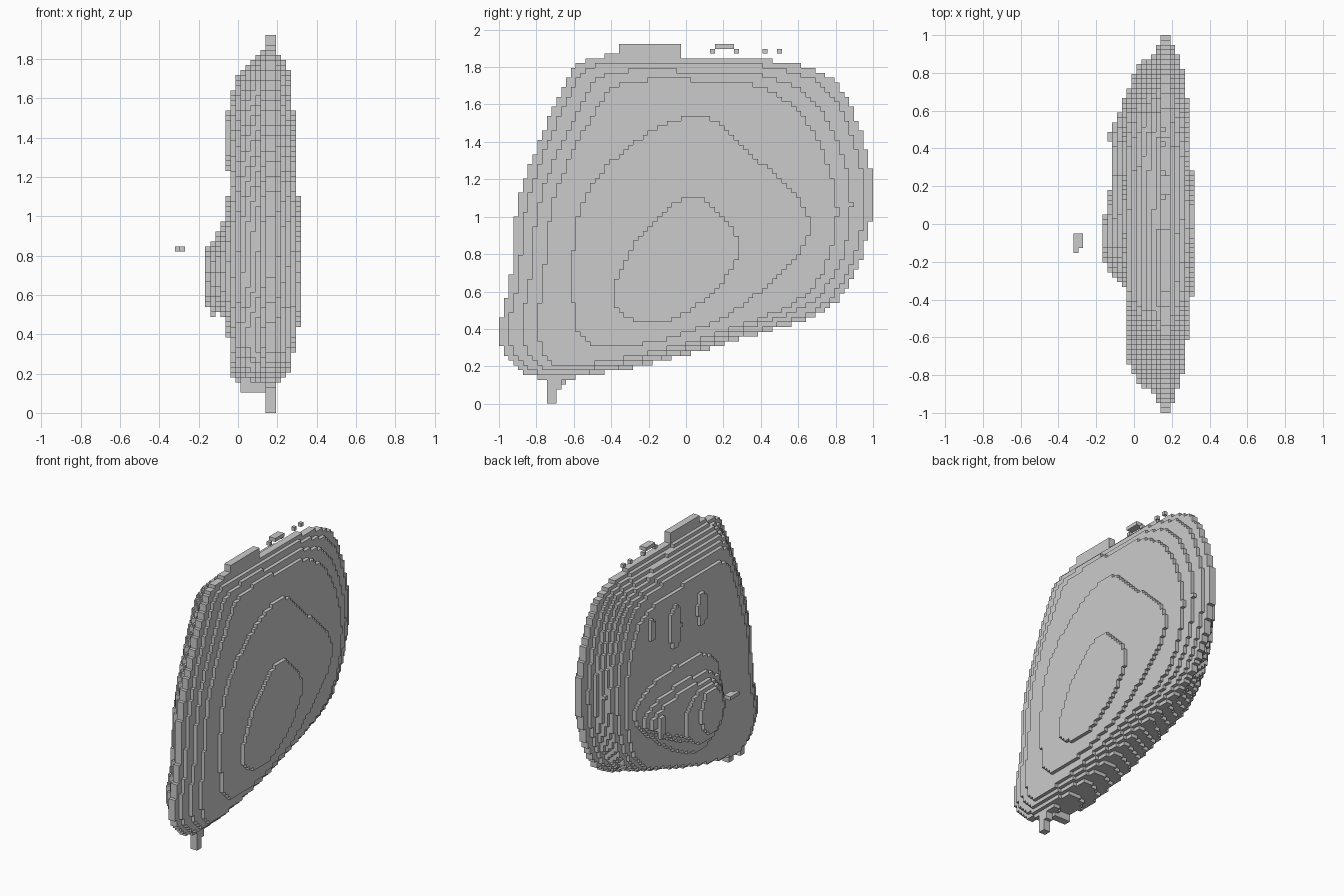
import bpy, bmesh, math

if "Cube" in bpy.data.objects:
    bpy.data.objects.remove(bpy.data.objects["Cube"])

# Size of the cubic steps and the lower corner of the body
D = 2.0 / 78
X0, Y0 = -6.5 * D, -1.0


def smooth_loop(pts, n=4):
    # Closed rounded curve through a few points
    out = []
    for i in range(len(pts)):
        a, b, c, d = (pts[(i + s) % len(pts)] for s in (-1, 0, 1, 2))
        for s in range(n):
            t = s / n
            out.append(tuple(
                b[m] + .5 * t * (c[m] - a[m] + t * (2 * a[m] - 5 * b[m] + 4 * c[m] - d[m]
                                 + t * (3 * (b[m] - c[m]) + d[m] - a[m]))) for m in (0, 1)))
    return out


def blend(p, q, t):
    return [(a[0] + (b[0] - a[0]) * t, a[1] + (b[1] - a[1]) * t) for a, b in zip(p, q)]


def scaled(pts, ky, kz, cy, cz):
    return [(cy + (y - cy) * ky, cz + (z - cz) * kz) for y, z in pts]


def ellipse(cy, cz, ry, rz, n=20):
    return [(cy + ry * math.cos(a * math.tau / n), cz + rz * math.sin(a * math.tau / n))
            for a in range(n)]


def inside(y, z, poly):
    hit = False
    for (ya, za), (yb, zb) in zip(poly, poly[1:] + poly[:1]):
        if (za > z) != (zb > z) and y < (yb - ya) * (z - za) / (zb - za) + ya:
            hit = not hit
    return hit


# Key outlines (y, z): rim, right terraces and the swelling on the left
rim = smooth_loop([(-.8, .14), (-1, .34), (-.94, .65), (-.89, 1.1), (-.67, 1.66), (-.5, 1.85), (.05, 1.85),
                   (.55, 1.82), (.84, 1.67), (1, 1.12), (.82, .56), (.3, .35), (-.3, .19)])
mid = smooth_loop([(-.7, .21), (-.79, .4), (-.76, .7), (-.7, 1.12), (-.5, 1.54), (-.34, 1.71), (.05, 1.73),
                   (.42, 1.69), (.68, 1.45), (.81, 1.02), (.67, .61), (.27, .41), (-.25, .26)])
high = smooth_loop([(-.6, .5), (-.52, 1.15), (0, 1.54), (.33, 1.35), (.67, .93), (.2, .46), (-.42, .3)])
peak = smooth_loop([(-.39, .6), (-.24, .9), (.05, 1.11), (.29, .82), (0, .48), (-.3, .45)])
swell = smooth_loop([(-.33, .6), (-.2, 1.02), (.35, 1.08), (.67, .9), (.3, .55), (-.1, .38)])

# Layers from left (-x) to right (+x); each holds one or more outlines
layers = [
    [ellipse(-.075, .7, .12, .16)],
    [ellipse(-.03, .68, .22, .2), ellipse(.47, .78, .03, .08)],
    [scaled(swell, .82, .55, 0, .7)],
    [scaled(swell, .9, .68, 0, .7)],
    [swell, ellipse(.2, 1.38, .06, .15), ellipse(-.11, 1.4, .05, .12), ellipse(.47, 1.45, .03, .08)]]
layers += [[scaled(rim, ky, kz, 0, .47)] for ky, kz in (
    (.73, .84), (.79, .9), (.84, .92), (.86, .94), (.88, .955), (.9, .97), (.94, .985))]
layers += [[rim], [rim], [blend(rim, mid, .24)], [blend(rim, mid, .6)], [mid], [high], [peak]]

cells = set()
for i, polys in enumerate(layers):
    for j in range(78):
        for k in range(75):
            y, z = Y0 + (j + .5) * D, (k + .5) * D
            if any(inside(y, z, p) for p in polys):
                cells.add((i, j, k))


def add_box(target, ya, yb, za, zb, ia=12, ib=14):
    for i in range(ia, ib):
        for j in range(round((ya - Y0) / D), round((yb - Y0) / D)):
            for k in range(round(za / D), round(zb / D)):
                target.add((i, j, k))


def build(name, filled):
    # Skin only the exposed sides of the filled cells
    bm = bmesh.new()
    verts = {}

    def vert(c):
        if c not in verts:
            verts[c] = bm.verts.new((X0 + c[0] * D, Y0 + c[1] * D, c[2] * D))
        return verts[c]

    for cell in filled:
        for axis in range(3):
            u, v = (axis + 1) % 3, (axis + 2) % 3
            for side in (0, 1):
                near = list(cell)
                near[axis] += 2 * side - 1
                if tuple(near) in filled:
                    continue
                ring = []
                for a, b in ((0, 0), (1, 0), (1, 1), (0, 1)):
                    c = list(cell)
                    c[axis] += side
                    c[u] += a
                    c[v] += b
                    ring.append(vert(tuple(c)))
                bm.faces.new(ring if side else ring[::-1])
    mesh = bpy.data.meshes.new(name)
    bm.to_mesh(mesh)
    bm.free()
    obj = bpy.data.objects.new(name, mesh)
    bpy.context.collection.objects.link(obj)


# Main body with the ridge on top and the small peg below
add_box(cells, -.37, -.02, 1.8, 1.92)
add_box(cells, -.745, -.69, 0, .2)
add_box(cells, -.69, -.66, .08, .2)
add_box(cells, -.7, -.64, .11, .2, 7, 12)
build("stepped_body", cells)

# Loose crumbs above the top rim
crumbs = set()
for ya in (.12, .25, .4, .48):
    add_box(crumbs, ya, ya + D, 1.87, 1.895, 12, 13)
add_box(crumbs, .16, .267, 1.895, 1.92)
build("top_crumbs", crumbs)

# Detached chip on the left
chip = set()
add_box(chip, -.16, -.06, .82, .846, -6, -5)
add_box(chip, -.133, -.06, .82, .846, -5, -4)
build("left_chip", chip)
